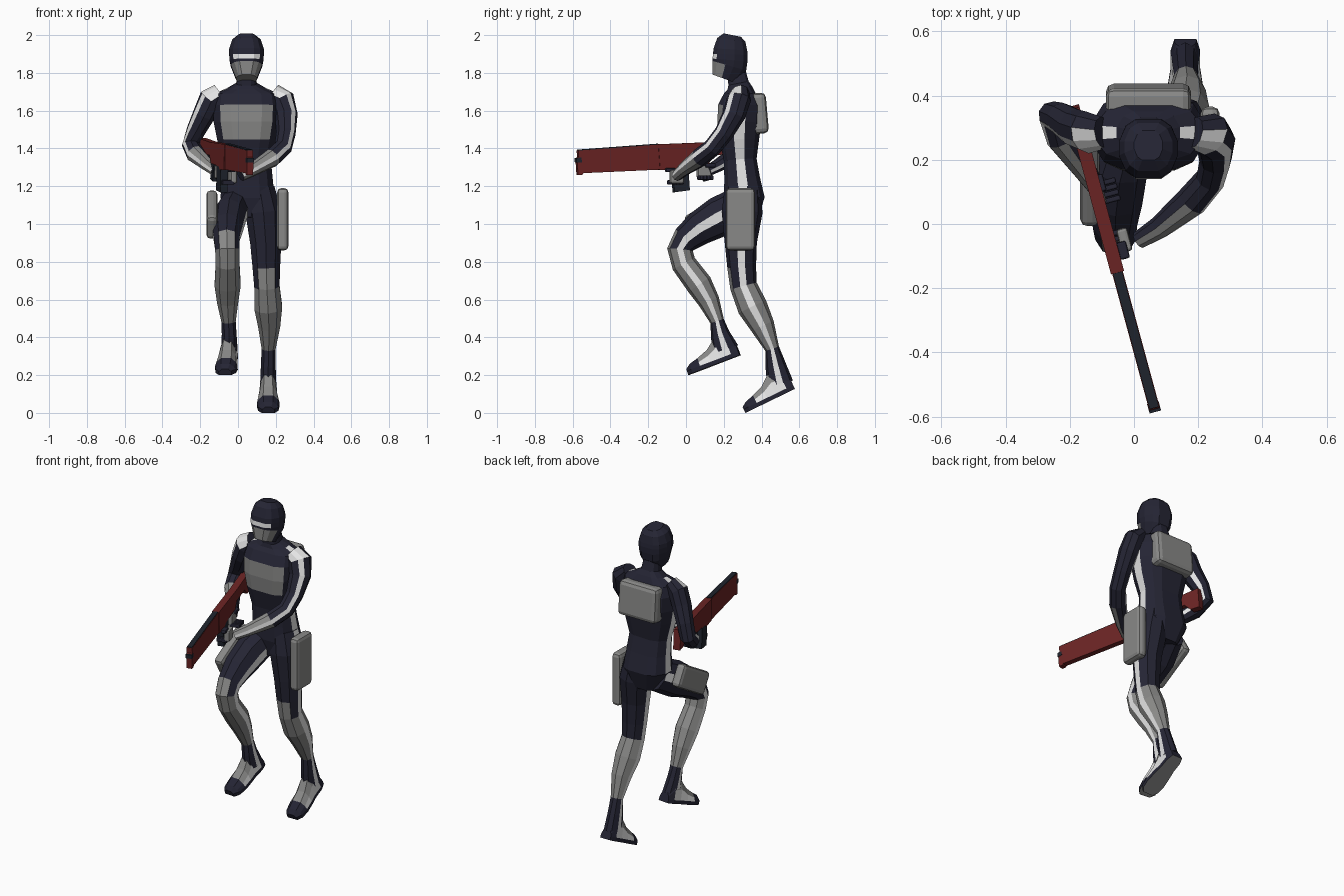
import bpy, bmesh, math
from mathutils import Vector, Matrix

if "Cube" in bpy.data.objects:
    bpy.data.objects.remove(bpy.data.objects["Cube"])

COLOURS = {"navy": (0.018, 0.018, 0.034), "grey": (0.25, 0.25, 0.245),
           "white": (0.78, 0.78, 0.78), "red": (0.15, 0.018, 0.018),
           "gunmetal": (0.014, 0.018, 0.027)}
NAMES = list(COLOURS)
MATS = []
for n, c in COLOURS.items():
    m = bpy.data.materials.new(n)
    m.diffuse_color = (*c, 1)
    m.use_nodes = True
    m.node_tree.nodes["Principled BSDF"].inputs["Base Color"].default_value = m.diffuse_color
    MATS.append(m)


def finish(name, bm, matrix=None):
    if matrix:
        bm.transform(matrix)
    bmesh.ops.recalc_face_normals(bm, faces=bm.faces[:])
    me = bpy.data.meshes.new(name)
    bm.to_mesh(me)
    bm.free()
    for m in MATS:
        me.materials.append(m)
    ob = bpy.data.objects.new(name, me)
    bpy.context.collection.objects.link(ob)
    return ob


def skin(name, rows, rule):
    """Bridge closed rows of points; rule(segment, side) gives the colour."""
    bm = bmesh.new()
    rows = [[bm.verts.new(p) for p in r] for r in rows]
    n = len(rows[0])
    for i in range(len(rows) - 1):
        for k in range(n):
            j = (k + 1) % n
            f = bm.faces.new((rows[i][k], rows[i][j], rows[i + 1][j], rows[i + 1][k]))
            f.material_index = NAMES.index(rule(i, k))
    bm.faces.new(rows[0]).material_index = NAMES.index(rule(0, 3))
    bm.faces.new(rows[-1]).material_index = NAMES.index(rule(len(rows) - 2, 3))
    return finish(name, bm)


def loft(name, rings, angles, lateral, rule, e=1.0):
    """Rings are x, y, z, side radius, front radius, listed downwards."""
    pts = [Vector(r[:3]) for r in rings]
    lat, rows = Vector(lateral), []
    power = lambda v: math.copysign(abs(v) ** e, v)
    for i, r in enumerate(rings):
        t = (pts[min(i + 1, len(pts) - 1)] - pts[max(i - 1, 0)]).normalized()
        s = (lat - t * lat.dot(t)).normalized()
        f = t.cross(s)
        rows.append([pts[i] + s * r[3] * power(math.cos(math.radians(a)))
                     + f * r[4] * power(math.sin(math.radians(a))) for a in angles])
    return skin(name, rows, rule)


def block(name, centre, size, colour, rot=(0, 0, 0), bevel=0.0):
    bm = bmesh.new()
    bmesh.ops.create_cube(bm, size=1, matrix=Matrix.Diagonal((*size, 1)))
    if bevel:
        bmesh.ops.bevel(bm, geom=bm.edges[:], offset=bevel, segments=2,
                        profile=0.5, affect='EDGES')
    for f in bm.faces:
        f.material_index = NAMES.index(colour)
    R = Matrix.Identity(4)
    for a, ax in zip(rot, "XYZ"):
        R = Matrix.Rotation(math.radians(a), 4, ax) @ R
    return finish(name, bm, Matrix.Translation(centre) @ R)


BODY = [-10, 10, 43, 68, 112, 137, 170, 190, 223, 248, 292, 317]
LIMB = [-14, 14, 52, 90, 128, 166, 194, 232, 270, 308]
FRONT = (2, 3, 4)
CX = 0.045

# Head with white visor slit and grey lower mask
head = [(CX, .245, 2.0, .045, .05), (CX, .24, 1.975, .076, .08),
        (CX, .235, 1.925, .093, .095), (CX, .235, 1.898, .093, .098),
        (CX, .233, 1.868, .091, .099), (CX, .23, 1.838, .084, .098),
        (CX, .205, 1.768, .056, .072)]


def head_rule(i, k):
    if i == 3 and k in FRONT:
        return "white"
    return "grey" if i == 5 and 1 <= k <= 5 else "navy"


loft("head", head, BODY, (1, 0, 0), head_rule, 0.85)

# Torso with chest plate and side stripes
torso = [(CX, .265, 1.82, .045, .05), (CX, .278, 1.745, .055, .058),
         (CX, .285, 1.72, .10, .07), (CX, .285, 1.69, .17, .09),
         (CX, .285, 1.63, .18, .122), (CX, .283, 1.54, .176, .124),
         (CX, .282, 1.45, .158, .112), (CX, .287, 1.34, .13, .092),
         (.05, .297, 1.24, .135, .1), (.05, .308, 1.14, .145, .115),
         (.05, .30, 1.03, .085, .085)]


def torso_rule(i, k):
    if k in (0, 6) and 2 <= i <= 8:
        return "white"
    return "grey" if i in (4, 5) and k in FRONT else "navy"


loft("torso", torso, BODY, (1, 0, 0), torso_rule, 0.8)
block("backpack", (CX, .378, 1.585), (.265, .105, .215), "grey", (5, 0, 0), .025)


# Legs: striped on both sides, grey boots below the knee
def leg_rule(knee, ankle):
    def rule(i, k):
        if k in (0, 5):
            return "white"
        if i == knee - 1 and k in (2, 3):
            return "grey"
        return "grey" if knee <= i < ankle else "navy"
    return rule


rear = [(.115, .30, 1.19, .08, .095), (.135, .297, 1.06, .098, .108),
        (.147, .29, .9, .085, .085), (.15, .295, .77, .075, .076),
        (.153, .305, .67, .069, .072), (.16, .352, .56, .076, .08),
        (.165, .405, .46, .06, .065), (.162, .456, .34, .038, .038),
        (.16, .475, .25, .04, .055), (.16, .498, .155, .044, .07)]
front = [(-.01, .31, 1.11, .08, .10), (-.045, .18, 1.04, .09, .108),
         (-.057, .075, .98, .085, .092), (-.06, .0, .92, .07, .075),
         (-.057, -.032, .865, .066, .068), (-.055, -.012, .79, .065, .066),
         (-.055, .07, .68, .071, .07), (-.055, .122, .59, .058, .057),
         (-.05, .165, .485, .039, .037), (-.047, .18, .42, .04, .05),
         (-.045, .208, .335, .044, .072)]
loft("rear_leg", rear, LIMB, (1, 0, 0), leg_rule(4, 7))
loft("front_leg", front, LIMB, (1, 0, 0), leg_rule(4, 8))


# Feet: sections from heel to toe as position, half width, height
def foot(name, heel, toe):
    heel, toe = Vector(heel), Vector(toe)
    d = (toe - heel).normalized()
    side = Vector((0, 0, 1)).cross(d).normalized()
    up = d.cross(side)
    rows = []
    for s, w, h in ((0, .034, .06), (.04, .046, .12), (.1, .046, .13), (.155, .054, .088),
                    (.215, .06, .066), (.265, .054, .052), (.292, .034, .034)):
        half = [(w, 0), (w, .022), (.85 * w, .65 * h), (.45 * w, h)]
        sec = half + [(-a, b) for a, b in reversed(half)]
        rows.append([heel + d * s + side * a + up * b for a, b in sec])

    def rule(i, k):
        if k == 7:
            return "grey"
        if i < 1 or i > 3 or k in (0, 6):
            return "navy"
        return "white" if k in (1, 5) else "grey"
    skin(name, rows, rule)


foot("rear_foot", (.16, .577, .127), (.16, .315, .0))
foot("front_foot", (-.042, .287, .305), (-.068, .012, .2))

# Thigh pouches
block("rear_thigh_pouch", (.237, .288, 1.025), (.06, .155, .33), "grey", (0, 0, 0), .022)
block("front_thigh_pouch", (-.138, .15, 1.05), (.06, .14, .3), "grey", (-60, 0, 0), .022)


# Arms: white shoulders and stripes, grey forearm guards
def arm_rule(i, k):
    if k in (0, 5) or (i == 0 and k in (1, 9)):
        return "white"
    return "grey" if i >= 5 and k in (1, 2, 8, 9) else "navy"


loft("support_arm", [(.185, .285, 1.695, .045, .055), (.235, .28, 1.66, .06, .07),
                     (.255, .255, 1.58, .058, .064), (.254, .2, 1.48, .05, .052),
                     (.238, .14, 1.405, .047, .05), (.18, .072, 1.35, .05, .05),
                     (.08, -.01, 1.29, .036, .036), (.015, -.05, 1.255, .028, .03)],
     LIMB, (.7, -.7, .2), arm_rule)
loft("trigger_arm", [(-.095, .285, 1.695, .045, .055), (-.145, .285, 1.66, .06, .07),
                     (-.18, .298, 1.58, .058, .064), (-.225, .328, 1.49, .05, .052),
                     (-.25, .338, 1.42, .047, .05), (-.225, .27, 1.37, .05, .05),
                     (-.155, .17, 1.31, .036, .036), (-.118, .115, 1.28, .028, .03)],
     LIMB, (-.8, -.6, .1), arm_rule)

# Rifle frame: local x runs from muzzle to butt, z is up
muzzle, butt = Vector((.065, -.58, 1.325)), Vector((-.19, .36, 1.395))
d = (butt - muzzle).normalized()
side = Vector((0, 0, 1)).cross(d).normalized()
up = d.cross(side)
GUN = Matrix.Translation(muzzle) @ Matrix((d, side, up)).transposed().to_4x4()


def prism(name, profile, width, colour):
    bm = bmesh.new()
    lo = [bm.verts.new((s, -width / 2, h)) for s, h in profile]
    hi = [bm.verts.new((s, width / 2, h)) for s, h in profile]
    bm.faces.new(lo)
    bm.faces.new(hi)
    for k in range(len(lo)):
        j = (k + 1) % len(lo)
        bm.faces.new((lo[k], lo[j], hi[j], hi[k]))
    for f in bm.faces:
        f.material_index = NAMES.index(colour)
    return finish(name, bm, GUN)


prism("rifle_barrel", [(.01, .063), (.01, .03), (0, .02), (0, -.066), (.025, -.066),
                       (.03, -.058), (.46, -.07), (.46, .063)], .034, "red")
prism("rifle_receiver", [(.45, .065), (.45, -.072), (.54, -.075), (.56, -.06), (.72, -.055),
                         (.75, -.015), (.88, -.015), (.92, -.06), (.98, -.065),
                         (.98, .06), (.75, .055)], .042, "red")
prism("rifle_top_rail", [(.012, .068), (.012, .062), (.45, .062), (.45, .068)], .03, "gunmetal")
prism("rifle_muzzle", [(-.004, .025), (-.004, .0), (.025, .0), (.025, .025)], .037, "gunmetal")
prism("rifle_magazine", [(.52, -.06), (.52, -.195), (.605, -.19), (.605, -.055)], .04, "gunmetal")
prism("rifle_grip", [(.67, -.05), (.69, -.15), (.74, -.14), (.72, -.04)], .034, "gunmetal")


# Hands: palm, four curled fingers and a thumb
def hand(name, c, turn, tilt):
    c = Vector(c)
    R = Matrix.Rotation(math.radians(turn), 3, 'Z')
    block(name + "_palm", c, (.035, .075, .07), "grey", (tilt, 0, turn), .01)
    for i in range(4):
        off = R @ Vector((-.03, -.028 + .019 * i, -.03))
        block(f"{name}_finger_{i + 1}", c + off, (.065, .017, .024), "navy", (0, 0, turn), .005)
    block(name + "_thumb", c + R @ Vector((-.012, -.03, .035)), (.03, .055, .022), "navy",
          (0, 0, turn), .006)


hand("support_hand", (-.03, -.05, 1.25), 15, 0)
hand("trigger_hand", (-.11, .095, 1.275), 195, 0)
